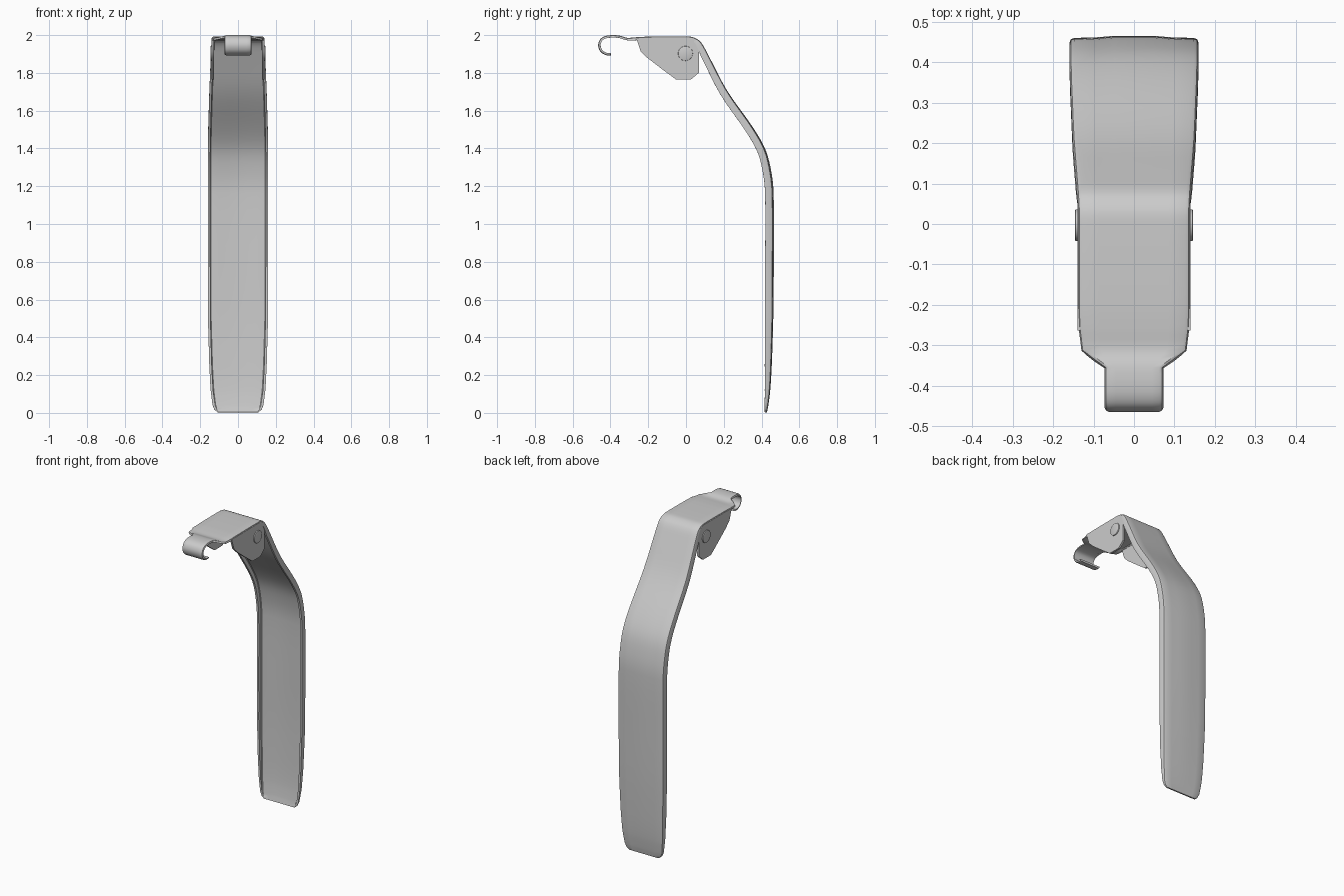
import bpy, bmesh, math
from mathutils import Vector

if "Cube" in bpy.data.objects:
    bpy.data.objects.remove(bpy.data.objects["Cube"])

T = 0.013  # sheet thickness


def finish(name, bm, angle=35):
    bmesh.ops.recalc_face_normals(bm, faces=bm.faces)
    me = bpy.data.meshes.new(name)
    bm.to_mesh(me)
    bm.free()
    ob = bpy.data.objects.new(name, me)
    bpy.context.collection.objects.link(ob)
    bpy.ops.object.select_all(action='DESELECT')
    ob.select_set(True)
    bpy.context.view_layer.objects.active = ob
    bpy.ops.object.shade_smooth_by_angle(angle=math.radians(angle))
    return ob


# Outer path stations: y, z, half width, flange depth, crown height
stations = [Vector(s) for s in (
    (-.397, 1.893, .0725, T, 0), (-.425, 1.894, .0725, T, 0),
    (-.455, 1.915, .0725, T, 0), (-.465, 1.950, .0725, T, 0),
    (-.450, 1.983, .0725, T, 0), (-.415, 1.998, .0725, T, 0),
    (-.355, 1.998, .0725, T, 0), (-.312, 1.986, .130, T, 0),
    (-.260, 1.989, .137, .016, 0), (-.200, 1.992, .139, .02, 0),
    (0, 1.993, .139, .02, 0), (.040, 1.988, .139, .02, 0),
    (.077, 1.965, .141, .03, 0), (.115, 1.900, .144, .038, 0),
    (.217, 1.705, .152, .040, .001), (.355, 1.505, .158, .040, .003),
    (.418, 1.390, .160, .040, .004), (.448, 1.270, .160, .040, .005),
    (.459, 1.160, .160, .040, .005), (.460, .800, .160, .041, .005),
    (.458, .500, .159, .040, .004), (.451, .250, .152, .034, .003),
    (.444, .120, .145, .027, .002), (.435, .040, .135, .019, .001),
    (.431, .015, .125, .015, 0), (.428, .001, .108, .012, 0))]


def resample(pts, sub):
    """Smooth the y/z path; keep widths and depths linear."""
    n = len(pts)
    t = [0]
    for a, b in zip(pts, pts[1:]):
        t.append(t[-1] + (b.xy - a.xy).length)
    m = []
    for i in range(n):
        a, b = max(i - 1, 0), min(i + 1, n - 1)
        m.append((pts[b].xy - pts[a].xy) / (t[b] - t[a]))
    out = []
    for i in range(n - 1):
        h = t[i + 1] - t[i]
        for k in range(sub + (i == n - 2)):
            s = k / sub
            p = pts[i].lerp(pts[i + 1], s)
            yz = (pts[i].xy * (2*s**3 - 3*s*s + 1) + m[i] * h * (s**3 - 2*s*s + s)
                  + pts[i + 1].xy * (3*s*s - 2*s**3) + m[i + 1] * h * (s**3 - s*s))
            out.append((yz, p[2], p[3], p[4]))
    return out


def section(w, d, c):
    """Closed channel section: rounded outer skin, then inner skin."""
    r = min(.012, d * .8)
    half = [(w, -d), (w, -r), (w - .3 * r, -.3 * r), (w - r, 0),
            (w * .62, c * .15), (w * .3, c)]
    inner = [(w * .3, c - T), (w * .62, c * .15 - T), (w - T - .004, -T),
             (w - T, -max(T, min(d, T + .004))), (w - T, -d - .0002)]
    right = half[::-1]
    left = [(-x, v) for x, v in half]
    return (left + right + inner[::-1] + [(-x, v) for x, v in inner])


# Lever: hook, top plate and flanged blade in one folded strip
bm = bmesh.new()
path = resample(stations, 4)
rings = []
for i, (p, w, d, c) in enumerate(path):
    tan = (path[min(i + 1, len(path) - 1)][0] - path[max(i - 1, 0)][0]).normalized()
    nor = Vector((-tan.y, tan.x))
    rings.append([bm.verts.new((x, *(p + nor * v))) for x, v in section(w, d, c)])
for a, b in zip(rings, rings[1:]):
    for j in range(len(a)):
        k = (j + 1) % len(a)
        bm.faces.new((a[j], a[k], b[k], b[j]))
bm.faces.new(rings[0])
bm.faces.new(rings[-1])
finish("folded_lever", bm)

# Side cheeks and pivot pin heads, mirrored in x
cheek = [(-.263, 1.984), (-.24, 1.915), (-.205, 1.88), (-.127, 1.82), (-.053, 1.765),
         (.026, 1.765), (.068, 1.80), (.068, 1.95), (.05, 1.975), (.02, 1.985)]
for side, label in ((1, "right"), (-1, "left")):
    def prism(name, outline, x0, x1, bevel):
        bm = bmesh.new()
        face = bm.faces.new([bm.verts.new((side * x0, y, z)) for y, z in outline])
        geo = bmesh.ops.extrude_face_region(bm, geom=[face])['geom']
        top = [g for g in geo if isinstance(g, bmesh.types.BMVert)]
        bmesh.ops.translate(bm, verts=top, vec=(side * (x1 - x0), 0, 0))
        if bevel:
            rim = [e for e in bm.edges if all(v in top for v in e.verts)]
            bmesh.ops.bevel(bm, geom=rim, offset=bevel, segments=2,
                            profile=.5, affect='EDGES')
        return finish(name, bm)

    prism(label + "_cheek_plate", cheek, .127, .1395, 0)
    disc = [(-.003 + .039 * math.cos(a * math.tau / 32),
             1.903 + .039 * math.sin(a * math.tau / 32)) for a in range(32)]
    prism(label + "_pin_head", disc, .13, .146, .003)
